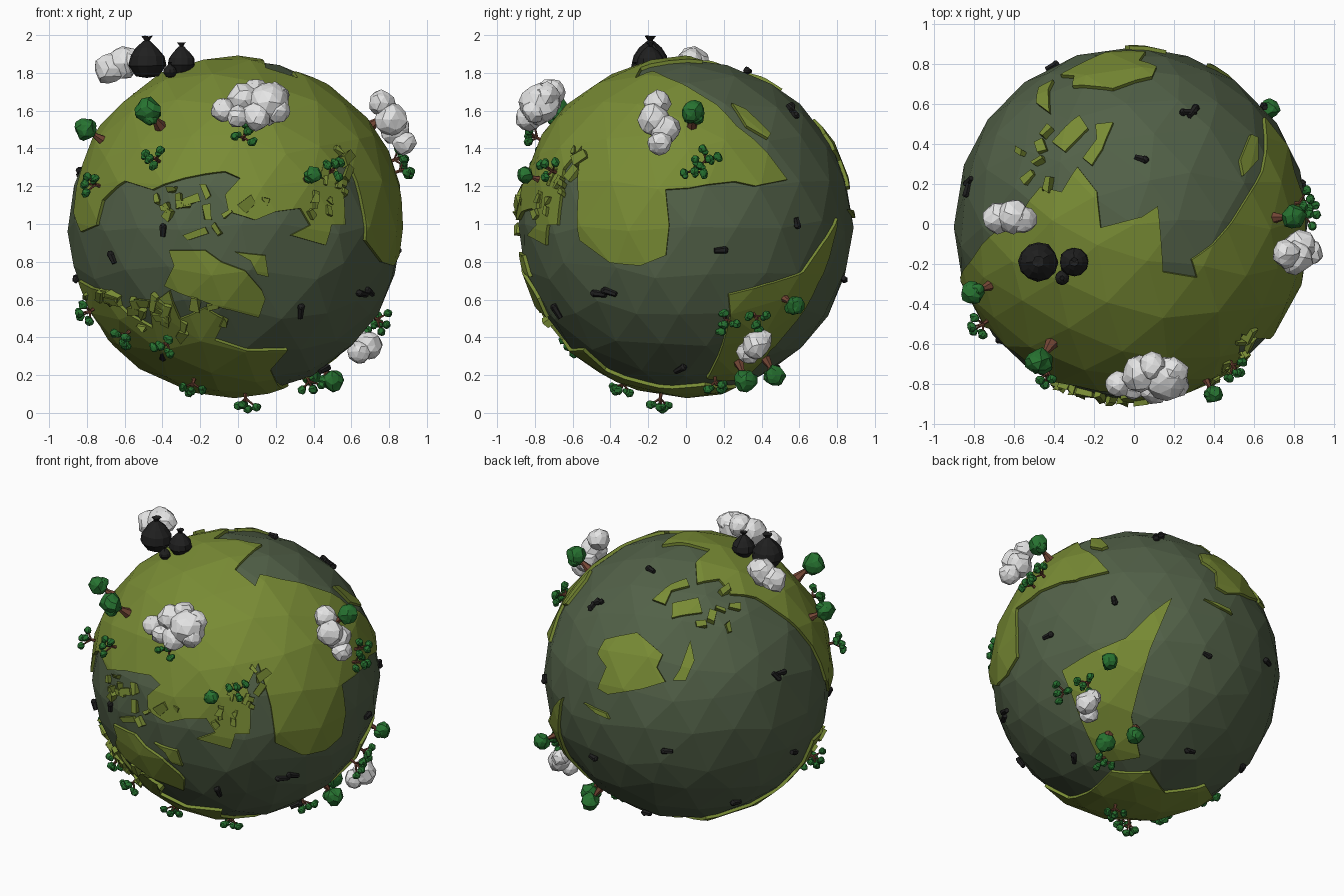
import bpy, bmesh, random
from math import radians, sin, cos, pi, sqrt
from mathutils import Vector, Matrix

cube = bpy.data.objects.get("Cube")
if cube:
    bpy.data.objects.remove(cube, do_unlink=True)
random.seed(4)
CENTRE = Vector((-0.015, 0, 0.985))
SEA, LAND = 0.888, 0.907


def material(name, *rgb):
    m = bpy.data.materials.new(name)
    m.use_nodes = True
    m.diffuse_color = (*rgb, 1)
    m.node_tree.nodes["Principled BSDF"].inputs["Base Color"].default_value = (*rgb, 1)
    return m


SEA_GREEN = material("murky sea green", 0.085, 0.12, 0.065)
OLIVE = material("olive land", 0.19, 0.26, 0.035)
LEAF = material("leaf green", 0.02, 0.17, 0.03)
BARK = material("bark brown", 0.17, 0.06, 0.035)
WHITE = material("cloud white", 0.78, 0.78, 0.78)
BLACK = material("bag black", 0.014, 0.014, 0.014)


def finish(bm, name, *mats):
    mesh = bpy.data.meshes.new(name)
    bm.to_mesh(mesh)
    bm.free()
    for m in mats:
        mesh.materials.append(m)
    return mesh


def add(name, mesh, location=CENTRE, matrix=None):
    obj = bpy.data.objects.new(name, mesh)
    bpy.context.collection.objects.link(obj)
    obj.matrix_world = Matrix.Translation(location) @ (matrix or Matrix())
    return obj


def wobble(verts, amount):
    for v in verts:
        v.co += Vector([random.uniform(-amount, amount) for _ in range(3)])


def upright(d):
    """Rotation that points local z along d, with a random roll."""
    q = d.to_track_quat('Z', 'Y').to_matrix().to_4x4()
    return q @ Matrix.Rotation(random.uniform(0, 2 * pi), 4, 'Z')


# Globe: the sea and the land share one irregular tessellation
def globe(radius):
    state = random.getstate()
    random.seed(11)
    bm = bmesh.new()
    bmesh.ops.create_icosphere(bm, subdivisions=3, radius=1)
    wobble(bm.verts, 0.045)
    for v in bm.verts:
        v.co = v.co.normalized() * radius
    random.setstate(state)
    return bm


add("sea", finish(globe(SEA), "sea", SEA_GREEN))


# Outlines are traced on the unit globe, in hundredths, from a chosen side
def side(azimuth, elevation):
    a, e = radians(azimuth), radians(elevation)
    toward = Vector((cos(a) * cos(e), sin(a) * cos(e), sin(e)))
    right = Vector((-sin(a), cos(a), 0))
    up = toward.cross(right)

    def trace(*points):
        out = []
        for u, v in points:
            u, v = u / 100, v / 100
            depth = sqrt(max(0, 1 - u * u - v * v))
            out.append((right * u + up * v + toward * depth).normalized())
        return out
    return trace


front, east, top = side(-90, 0), side(0, 0), side(-90, 90)
back, below = side(124, 25), side(50, -30)


def land(name, outline):
    """Cut a patch of the land globe with a cone, then give it a cliff edge."""
    n = sum(outline, Vector()).normalized()
    bm = bmesh.new()
    apex = bm.verts.new((0, 0, 0))
    rim = [bm.verts.new(d * (1.1 / max(d.dot(n), 0.15))) for d in outline]
    bm.faces.new(rim)
    for p, q in zip(rim, rim[1:] + rim[:1]):
        bm.faces.new((apex, q, p))
    bmesh.ops.triangulate(bm, faces=bm.faces[:])
    bmesh.ops.recalc_face_normals(bm, faces=bm.faces[:])
    cutter = add("cutter", finish(bm, "cutter"))
    cutter.hide_render = True
    obj = add(name, finish(globe(LAND), name, OLIVE))
    mod = obj.modifiers.new("cut", 'BOOLEAN')
    mod.operation, mod.solver, mod.object = 'INTERSECT', 'EXACT', cutter
    bpy.context.view_layer.update()
    cut = obj.evaluated_get(bpy.context.evaluated_depsgraph_get())
    bm = bmesh.new()
    bm.from_mesh(cut.to_mesh())
    cut.to_mesh_clear()
    obj.modifiers.clear()
    bpy.data.objects.remove(cutter, do_unlink=True)
    inner = [v for v in bm.verts if v.co.length < SEA * 0.8]
    bmesh.ops.delete(bm, geom=inner, context='VERTS')
    edges = [e for e in bm.edges if e.is_boundary]
    skirt = bmesh.ops.extrude_edge_only(bm, edges=edges)["geom"]
    for v in skirt:
        if isinstance(v, bmesh.types.BMVert):
            v.co *= 0.96
    bmesh.ops.recalc_face_normals(bm, faces=bm.faces[:])
    bm.to_mesh(obj.data)
    bm.free()


# Continents
land("north_continent", front(
    (-92, -3), (-82, 1), (-79, 16), (-65, 27), (-49, 22), (-30, 29), (-6, 33), (3, 29),
    (-6, 19), (-4, 9), (12, 4), (24, 9), (39, 11), (45, 1), (33, -5), (54, -11), (57, 1),
    (65, 1), (64, 22), (60, 34), (62, 46))
    + east((-55, 56), (-40, 66), (-20, 80), (-5, 84))
    + top((34, -20), (37, -30), (18, -27), (15, 10), (6, 4), (-17, -2), (-19, 18), (-30, 32),
          (-39, 18), (-51, 21), (-62, 6), (-79, -7), (-90, -21)) + front((-95, 10)))
land("east_continent", east(
    (-18, 90), (2, 82), (18, 72), (30, 60), (47, 45), (60, 28), (41, 24), (29, 27), (2, 23),
    (-12, 22), (-10, 1), (-12, -17), (-27, -23), (-45, -21), (-63, -8), (-64, 19), (-61, 52),
    (-44, 65)))
land("south_continent", front(
    (-93, -32), (-77, -38), (-64, -51), (-49, -60), (-50, -46), (-39, -38), (-33, -55),
    (-18, -48), (-6, -55), (-12, -67), (9, -73), (31, -73), (21, -85))
    + below((-34, -82), (-17, -67), (10, -67), (20, -81), (48, -76)) + front((-80, -58)))
land("south_east_continent", below(
    (25, 53), (10, 42), (-7, 25), (-31, 15), (-51, 3), (-45, -10), (-34, -40), (-24, -60),
    (3, -57), (-3, -29), (2, -9), (10, 18)))
land("back_continent", back(
    (-61, 14), (-56, 24), (-34, 29), (-16, 14), (-20, 5), (-14, -5), (-30, -10), (-54, -14),
    (-61, -10), (-55, 5)))

# Islands
land("front_island", front(
    (-39, -14), (-18, -14), (-8, -21), (6, -26), (16, -38), (18, -43), (14, -54), (-3, -49),
    (-21, -43), (-30, -40), (-42, -35), (-36, -23)))
land("front_islet", front((0, -15), (18, -17), (20, -30), (13, -28), (9, -20)))
land("front_chip", front((-31, -5), (-18, 0), (-16, -4), (-28, -8)))
land("east_island", east((27, 73), (36, 70), (50, 55), (48, 52), (36, 60)))
land("back_square_island", back((-10, 49), (8, 53), (11, 43), (-10, 39)))
land("back_strip_island", back((-9, -4), (-4, 4), (3, 24), (6, 10), (0, -4)))
land("back_low_island", back((-71, -20), (-55, -27), (-53, -31), (-62, -27)))
land("top_strip_island", top((-22, 33), (-16, 42), (-10, 57), (-20, 56), (-19, 47), (-27, 37)))

# Broken rock chips along the coasts
bm = bmesh.new()
coasts = [(front, -70, 60, 5, 22, 12), (front, -60, -5, -64, -44, 18), (front, -88, -66, -46, -36, 5),
          (top, -65, -45, 15, 55, 6), (front, 50, 72, -5, 50, 9), (front, -45, 5, -4, 18, 6)]
for trace, u0, u1, v0, v1, count in coasts:
    for i in range(count):
        d = trace((random.uniform(u0, u1), random.uniform(v0, v1)))[0]
        size = random.uniform(0.4, 1)
        m = Matrix.Translation(d * SEA) @ upright(d) @ Matrix.Diagonal(
            (0.09 * size, 0.045 * size, 0.045, 1))
        wobble(bmesh.ops.create_cube(bm, size=1, matrix=m)["verts"], 0.012)
add("rock_chips", finish(bm, "rock_chips", OLIVE))


# Faceted lumps and tapered limbs for the trees and clouds
def blob(bm, centre, r, rough=0.13, mat=0):
    verts = bmesh.ops.create_icosphere(
        bm, subdivisions=2, radius=r, matrix=Matrix.Translation(centre))["verts"]
    wobble(verts, r * rough)
    for f in {f for v in verts for f in v.link_faces}:
        f.material_index = mat


def limb(bm, a, b, r1, r2):
    a, b = Vector(a), Vector(b)
    m = Matrix.Translation((a + b) / 2) @ (b - a).to_track_quat('Z', 'Y').to_matrix().to_4x4()
    bmesh.ops.create_cone(bm, cap_ends=True, segments=6, radius1=r1, radius2=r2,
                          depth=(b - a).length, matrix=m)


# Large trees: a thick flared trunk under one round crown (direction, crown radius)
large = [((-0.50, -0.75, 0.67), 0.068), ((-0.92, -0.40, 0.60), 0.058),
         ((0.90, 0.04, 0.67), 0.062), ((0.60, 0.37, -0.95), 0.060),
         ((0.45, 0.53, -0.88), 0.055), ((0.75, 0.62, -0.45), 0.050),
         ((0.42, -0.87, 0.28), 0.045)]
for d, r in large:
    bm = bmesh.new()
    limb(bm, (0, 0, -0.01), (0, 0, r), r * 0.5, r * 0.2)
    limb(bm, (0, 0, r * 0.7), (r * 0.5, 0, r * 1.3), r * 0.2, r * 0.1)
    blob(bm, (0, 0, r * 1.9), r, mat=1)
    blob(bm, (r * 0.5, r * 0.2, r * 1.6), r * 0.6, mat=1)
    d = Vector(d).normalized()
    add("large_tree", finish(bm, "large_tree", BARK, LEAF), CENTRE + d * 0.9, upright(d))

# Small trees: a forked trunk with a leaf tuft on every branch
bm = bmesh.new()
limb(bm, (0, 0, -0.02), (0, 0, 0.05), 0.011, 0.007)
for angle, reach, height in [(0, 0.055, 0.075), (2, 0.05, 0.065), (4, 0.06, 0.055), (5.2, 0.02, 0.08)]:
    tip = Vector((cos(angle) * reach, sin(angle) * reach, height))
    limb(bm, (0, 0, 0.025), tip, 0.007, 0.004)
    blob(bm, tip, 0.023, mat=1)
    blob(bm, tip * 0.95 + Vector((0.012, -0.014, 0)), 0.017, mat=1)
small_tree = finish(bm, "small_tree", BARK, LEAF)
for d in [(-0.86, -0.58, 0.26), (-0.50, -0.89, 0.43), (0.62, -0.86, 0.36), (1, 0.05, 0.34),
          (0.05, -0.87, 0.52), (-0.93, -0.3, -0.54), (-0.72, -0.55, -0.71), (-0.43, -0.7, -0.73),
          (-0.27, -0.4, -1), (0.06, -0.15, -1), (0.89, 0.25, -0.58), (0.45, 0.18, -0.94),
          (0.85, 0.45, -0.58), (0.95, 0.12, 0.4)]:
    d = Vector(d).normalized()
    add("small_tree", small_tree, CENTRE + d * 0.895, upright(d))

# Clouds: clusters of lumps (x, y, z, radius)
clouds = {
    "front_cloud": [(0.16, -0.77, 1.64, 0.11), (0.03, -0.75, 1.66, 0.09), (-0.08, -0.8, 1.6, 0.065),
                    (0.21, -0.8, 1.6, 0.065), (0.1, -0.83, 1.57, 0.075), (0, -0.82, 1.57, 0.06),
                    (0.09, -0.71, 1.7, 0.07), (0.2, -0.74, 1.68, 0.07)],
    "east_cloud": [(0.76, -0.15, 1.64, 0.07), (0.81, -0.17, 1.55, 0.085),
                   (0.83, -0.11, 1.5, 0.08), (0.88, -0.14, 1.43, 0.065)],
    "top_cloud": [(-0.68, 0.03, 1.82, 0.08), (-0.61, 0.04, 1.85, 0.085), (-0.56, 0.02, 1.86, 0.07)],
    "low_cloud": [(0.64, 0.33, 0.32, 0.06), (0.69, 0.37, 0.36, 0.075), (0.67, 0.4, 0.39, 0.055)],
}
for name, lumps in clouds.items():
    bm = bmesh.new()
    for x, y, z, r in lumps:
        blob(bm, (x, y, z), r, 0.1)
    add(name, finish(bm, name, WHITE), (0, 0, 0))

# Tied rubbish bags: a lathed sack with a pinched neck
SACK = [(0, -0.95), (0.6, -0.85), (1, -0.3), (0.93, 0.2), (0.6, 0.65), (0.2, 1), (0.1, 1.05), (0.3, 1.3), (0, 1.22)]
for x, y, z, r in [(-0.48, -0.19, 1.868, 0.098), (-0.30, -0.19, 1.865, 0.073), (-0.36, -0.27, 1.81, 0.036)]:
    bm = bmesh.new()
    verts = [bm.verts.new((a * r, 0, b * r)) for a, b in SACK]
    edges = [bm.edges.new(pair) for pair in zip(verts, verts[1:])]
    bmesh.ops.spin(bm, geom=verts + edges, axis=(0, 0, 1), cent=(0, 0, 0), steps=12, angle=2 * pi)
    bmesh.ops.remove_doubles(bm, verts=bm.verts[:], dist=0.0005)
    bmesh.ops.recalc_face_normals(bm, faces=bm.faces[:])
    wobble(bm.verts, r * 0.04)
    add("rubbish_bag", finish(bm, "rubbish_bag", BLACK), (x, y, z))

# Litter floating on the sea
bm = bmesh.new()
litter = (front((-43, -3), (-73, -19), (39, -51), (76, -40), (-43, -76))
          + east((20, -14), (66, 3), (-45, -39), (-4, -85)) + top((5, 37), (33, 63), (-92, 20))
          + back((-64, 49), (62, 0), (-12, -53), (74, -53), (35, -88)) + below((49, 14), (38, -53)))
for d in litter:
    p, m = d * (SEA + 0.002), upright(d)
    along = m.col[0].xyz * random.uniform(0.02, 0.04)
    limb(bm, p - along, p + along, 0.019, 0.014)
    blob(bm, p - along, 0.019)
add("litter", finish(bm, "litter", BLACK))
